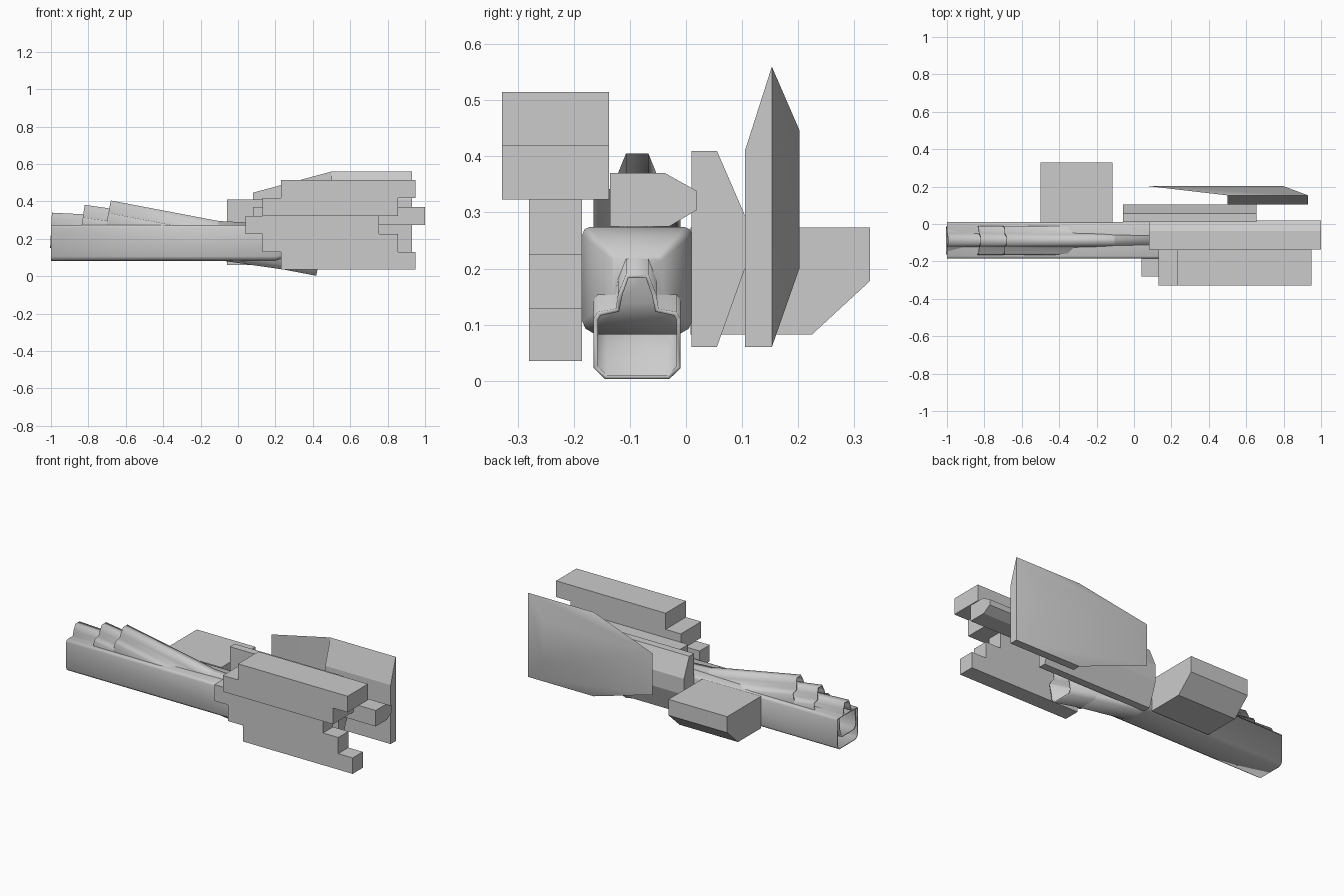
import bpy, bmesh, math
from mathutils import Vector

if "Cube" in bpy.data.objects:
    bpy.data.objects.remove(bpy.data.objects["Cube"])


def finish(name, bm, smooth=None):
    bmesh.ops.recalc_face_normals(bm, faces=bm.faces)
    me = bpy.data.meshes.new(name)
    bm.to_mesh(me)
    bm.free()
    ob = bpy.data.objects.new(name, me)
    bpy.context.collection.objects.link(ob)
    if smooth:
        bpy.ops.object.select_all(action='DESELECT')
        ob.select_set(True)
        bpy.context.view_layer.objects.active = ob
        bpy.ops.object.shade_smooth_by_angle(angle=math.radians(smooth))
    return ob


def loft(name, rings, cap_start=True, cap_end=True, smooth=None):
    bm = bmesh.new()
    loops = [[bm.verts.new(p) for p in ring] for ring in rings]
    n = len(loops[0])
    for a, b in zip(loops, loops[1:]):
        for i in range(n):
            j = (i + 1) % n
            bm.faces.new((a[i], a[j], b[j], b[i]))
    if cap_start:
        bm.faces.new(loops[0])
    if cap_end:
        bm.faces.new(loops[-1])
    return finish(name, bm, smooth)


def along_x(name, profile, x0, x1):
    return loft(name, [[(x, y, z) for y, z in profile] for x in (x0, x1)])


def along_y(name, profile, y0, y1):
    return loft(name, [[(x, y, z) for x, z in profile] for y in (y0, y1)])


def hull(name, points, smooth=None):
    bm = bmesh.new()
    for p in points:
        bm.verts.new(p)
    bmesh.ops.convex_hull(bm, input=bm.verts)
    bmesh.ops.dissolve_limit(bm, angle_limit=0.01, verts=bm.verts, edges=bm.edges)
    return finish(name, bm, smooth)


def wall(ob, t):
    mod = ob.modifiers.new("wall", 'SOLIDIFY')
    mod.thickness = t
    mod.offset = -1


# Main hollow body, open at the left end, closing to a small nose
CY, CZ = -0.087, 0.178
half = [(0.075, -0.095), (0.092, -0.085), (0.098, -0.072), (0.098, 0.082), (0.094, 0.092), (0.085, 0.096)]
section = half + [(-y, z) for y, z in reversed(half)]
stations = [(-1, 1), (0.2, 1), (0.26, 0.85), (0.31, 0.45)]
body = loft("main_body", [[(x, CY + y * s, CZ + z * s) for y, z in section] for x, s in stations],
            cap_start=False, smooth=50)
wall(body, 0.008)

# Three nested slides, each tilted a little more
half = [(0.057, -0.19), (0.0775, -0.17), (0.0775, -0.08), (0.07, -0.068),
        (0.038, -0.062), (0.034, -0.035), (0.02, 0)]
section = half + [(-y, z) for y, z in reversed(half)]
for i, (x0, top, slope, length) in enumerate([(-0.68, 0.405, 0.19, 1.154),
                                              (-0.82, 0.382, 0.145, 1.1),
                                              (-0.995, 0.34, 0.05, 1.1)]):
    a = math.atan(slope)
    axis = Vector((math.cos(a), 0, -math.sin(a)))
    up = Vector((math.sin(a), 0, math.cos(a)))
    start = Vector((x0, CY, top))
    rings = [[start + axis * d + up * z + Vector((0, y, 0)) for y, z in section] for d in (0, length)]
    slide = loft(f"tilted_slide_{i + 1}", rings, False, False, smooth=30)
    wall(slide, 0.008)

# Long top bar
along_x("top_bar", [(-0.135, 0.275), (-0.03, 0.275), (0.02, 0.305), (0.02, 0.338),
                    (-0.037, 0.37), (-0.135, 0.37)], 0.08, 1.0)

# Stepped side block: overhanging upper half and thinner lower half
along_y("stepped_block_upper", [(0.13, 0.323), (0.855, 0.323), (0.855, 0.419), (0.95, 0.419),
                                (0.95, 0.515), (0.23, 0.515), (0.23, 0.419), (0.13, 0.419)],
        -0.328, -0.137)
along_y("stepped_block_lower", [(0.23, 0.035), (0.95, 0.035), (0.95, 0.13), (0.855, 0.13),
                                (0.855, 0.226), (0.755, 0.226), (0.755, 0.323), (0.04, 0.323),
                                (0.04, 0.226), (0.13, 0.226), (0.13, 0.13), (0.23, 0.13)],
        -0.28, -0.185)

# Rear box with chamfered underside
along_x("rear_box", [(0.008, 0.083), (0.225, 0.083), (0.328, 0.178), (0.328, 0.273), (0.008, 0.273)],
        -0.5, -0.115)

# Inner armour plate
along_x("inner_plate", [(0.01, 0.06), (0.055, 0.06), (0.105, 0.2), (0.105, 0.295),
                        (0.055, 0.41), (0.01, 0.41)], -0.06, 0.655)

# Outer shield and the wedge that backs it
hull("outer_shield", [(x, 0.202, z) for x in (0.08, 0.8) for z in (0.2, 0.447)] +
     [(x, 0.153, z) for x in (0.5, 0.93) for z in (0.06, 0.56)], smooth=40)
along_x("shield_backing", [(0.105, 0.06), (0.153, 0.06), (0.153, 0.56), (0.105, 0.41)], 0.5, 0.93)
